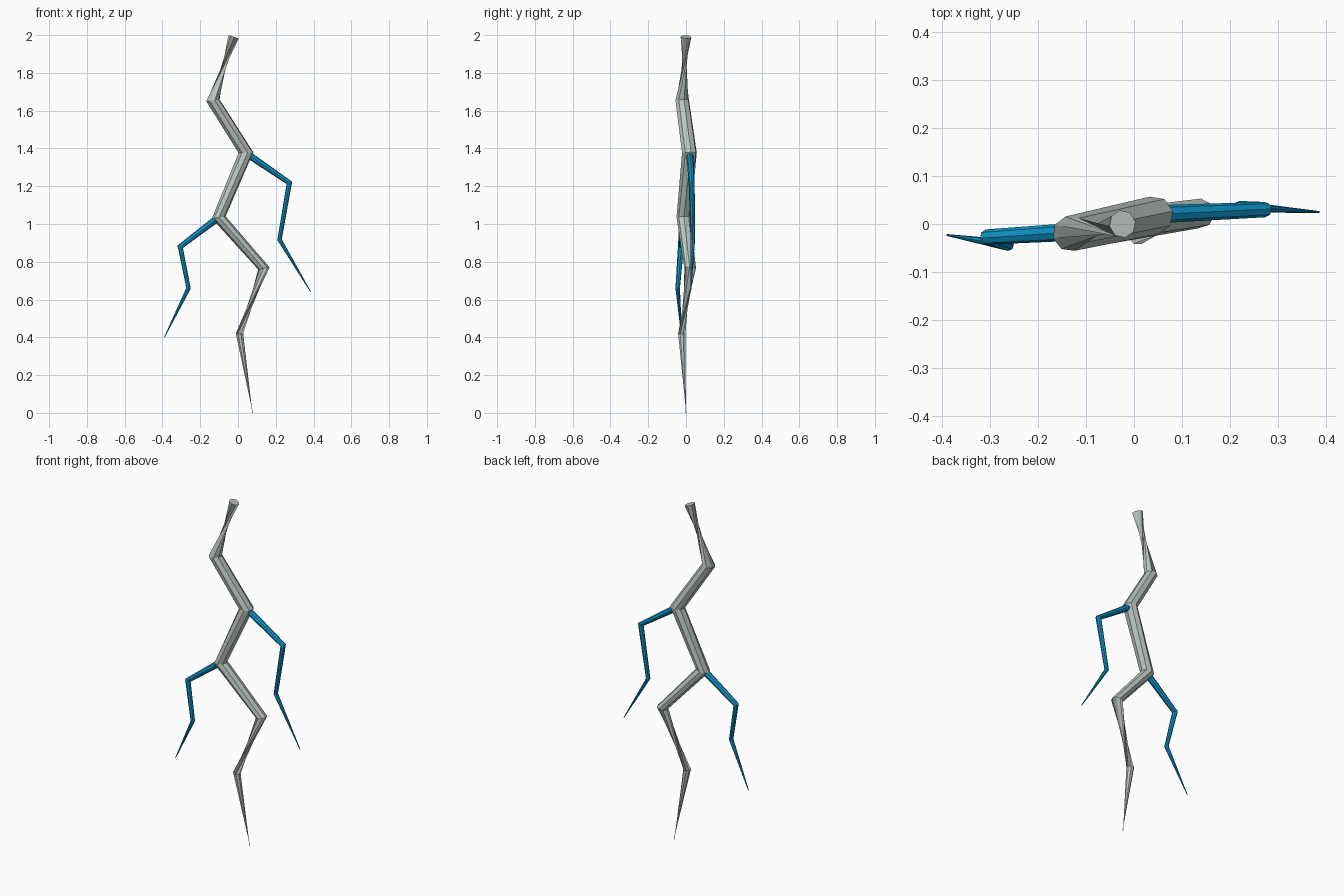
import bpy, bmesh, math
from mathutils import Vector

if "Cube" in bpy.data.objects:
    bpy.data.objects.remove(bpy.data.objects["Cube"])

SIDES = 8


def material(name, rgb):
    m = bpy.data.materials.new(name)
    m.diffuse_color = (*rgb, 1)
    m.use_nodes = True
    m.node_tree.nodes["Principled BSDF"].inputs["Base Color"].default_value = m.diffuse_color
    return m


def bolt(name, path, mat):
    """Tapered tube through (x, y, z, radius) points; rings sit across the averaged direction."""
    pts = [Vector(p[:3]) for p in path]
    bm = bmesh.new()
    rings = []
    for i, p in enumerate(pts):
        t = (pts[min(i + 1, len(pts) - 1)] - pts[max(i - 1, 0)]).normalized()
        # side vector flips with the lean, which gives the pinched twists
        u = t.cross(Vector((0, 0, 1))).normalized()
        v = t.cross(u)
        ring = []
        for k in range(SIDES):
            a = 2 * math.pi * k / SIDES
            ring.append(bm.verts.new(p + (u * math.cos(a) + v * math.sin(a)) * path[i][3]))
        rings.append(ring)
    for a, b in zip(rings, rings[1:]):
        for k in range(SIDES):
            n = (k + 1) % SIDES
            bm.faces.new((a[k], a[n], b[n], b[k]))
    bm.faces.new(rings[0][::-1])
    bm.faces.new(rings[-1])
    bmesh.ops.recalc_face_normals(bm, faces=bm.faces)
    me = bpy.data.meshes.new(name)
    bm.to_mesh(me)
    bm.free()
    me.materials.append(mat)
    ob = bpy.data.objects.new(name, me)
    bpy.context.collection.objects.link(ob)
    return ob


grey = material("pale_grey", (0.50, 0.56, 0.53))
blue = material("electric_blue", (0.004, 0.30, 0.58))

# Main zigzag bolt, top to tip
bolt("main_bolt", [
    (-0.024, 0.0, 1.99, 0.029),
    (-0.133, -0.02, 1.655, 0.037),
    (0.042, 0.018, 1.378, 0.040),
    (-0.102, -0.013, 1.035, 0.037),
    (0.137, 0.022, 0.765, 0.031),
    (0.008, -0.022, 0.42, 0.021),
    (0.077, 0.0, 0.0, 0.002),
], grey)

# Side forks
bolt("right_fork", [
    (0.042, 0.02, 1.375, 0.019),
    (0.272, 0.03, 1.218, 0.016),
    (0.22, 0.036, 0.917, 0.012),
    (0.385, 0.025, 0.64, 0.002),
], blue)
bolt("left_fork", [
    (-0.102, -0.015, 1.035, 0.019),
    (-0.306, -0.027, 0.88, 0.016),
    (-0.262, -0.044, 0.66, 0.012),
    (-0.389, -0.023, 0.402, 0.002),
], blue)
